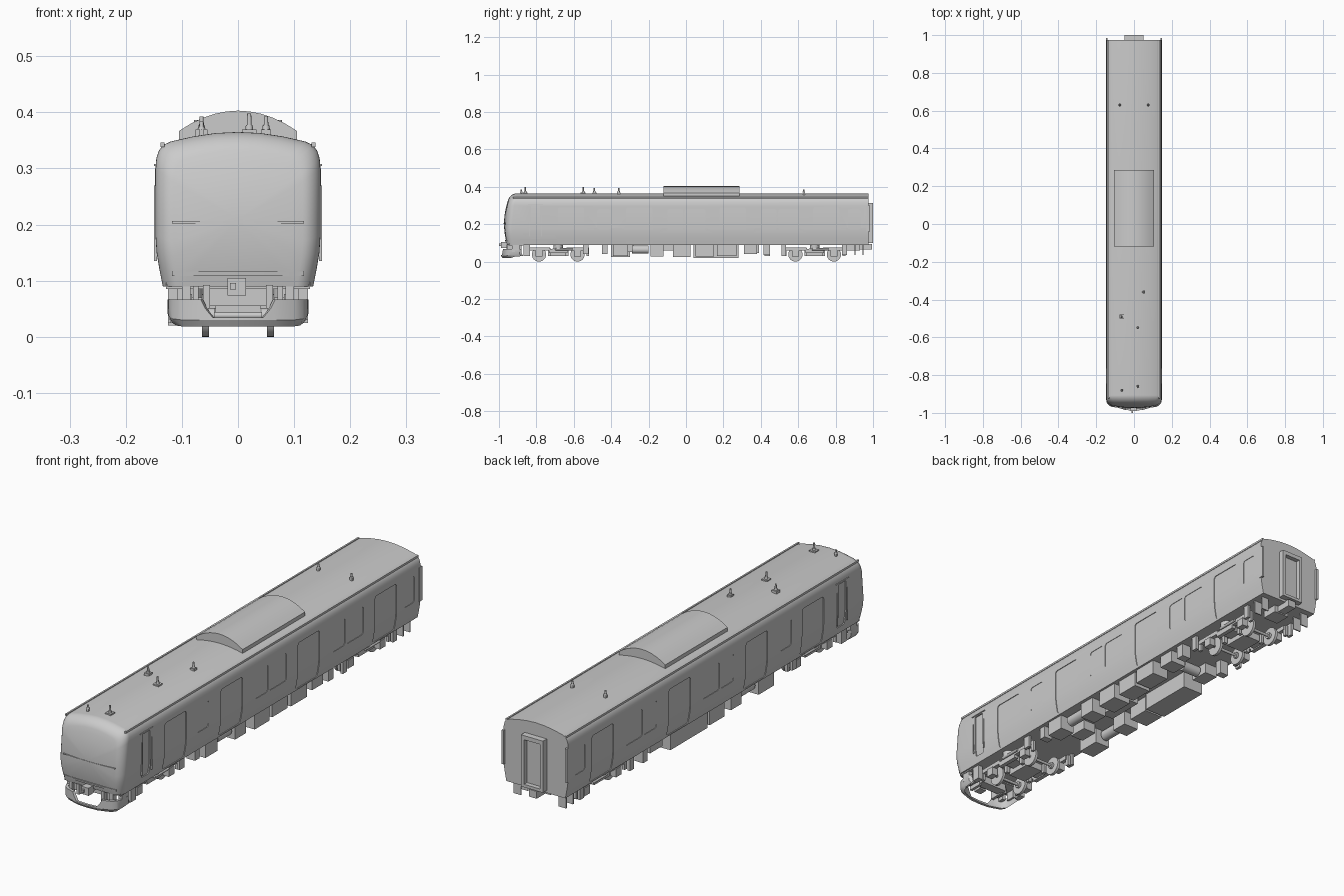
import bpy, bmesh, math
from mathutils import Matrix, Vector

if "Cube" in bpy.data.objects:
    bpy.data.objects.remove(bpy.data.objects["Cube"])


def finish(name, bm, smooth=False):
    bmesh.ops.recalc_face_normals(bm, faces=bm.faces[:])
    me = bpy.data.meshes.new(name)
    bm.to_mesh(me)
    bm.free()
    ob = bpy.data.objects.new(name, me)
    bpy.context.collection.objects.link(ob)
    if smooth:
        smooth_ob(ob)
    return ob


def activate(ob):
    bpy.ops.object.select_all(action='DESELECT')
    bpy.context.view_layer.objects.active = ob
    ob.select_set(True)


def smooth_ob(ob):
    activate(ob)
    bpy.ops.object.shade_smooth_by_angle(angle=math.radians(32))


def boxes(name, items, mirror=False):
    """One object from boxes given as (x0, x1, y0, y1, z0, z1)."""
    bm = bmesh.new()
    for x0, x1, y0, y1, z0, z1 in items:
        for s in ((1, -1) if mirror else (1,)):
            m = Matrix.Translation((s * (x0 + x1) / 2, (y0 + y1) / 2, (z0 + z1) / 2))
            m = m @ Matrix.Diagonal((abs(x1 - x0), abs(y1 - y0), abs(z1 - z0), 1))
            bmesh.ops.create_cube(bm, size=1, matrix=m)
    return finish(name, bm)


def cylinders(name, items, seg=24):
    """Cylinders given as (centre, axis, radius1, radius2, length)."""
    bm = bmesh.new()
    for c, ax, r1, r2, d in items:
        rot = Vector((0, 0, 1)).rotation_difference(Vector(ax)).to_matrix().to_4x4()
        bmesh.ops.create_cone(bm, cap_ends=True, segments=seg, radius1=r1, radius2=r2,
                              depth=d, matrix=Matrix.Translation(c) @ rot)
    return finish(name, bm, True)


def loft(name, rings, closed=True, caps=True, smooth=True):
    bm = bmesh.new()
    vr = [[bm.verts.new(p) for p in r] for r in rings]
    n = len(vr[0])
    for a, b in zip(vr, vr[1:]):
        for i in range(n if closed else n - 1):
            j = (i + 1) % n
            bm.faces.new((a[i], a[j], b[j], b[i]))
    if caps:
        bm.faces.new(vr[0])
        bm.faces.new(vr[-1])
    return finish(name, bm, smooth)


# Body cross-section and curved nose
SIDE = [(.134, .09), (.140, .12), (.145, .15), (.147, .18), (.147, .30), (.1455, .318),
        (.141, .332), (.133, .342), (.12, .348), (.08, .357), (.04, .363)]
SECTION = SIDE + [(0, .365)] + [(-x, z) for x, z in reversed(SIDE)]
R = .032


def nose_y(x, z):
    return -.973 + .4 * x * x + (1.3 if z > .2 else 1.0) * (z - .2) ** 2


rings = [[(x, .975, z) for x, z in SECTION]]
inner = []
for k in range(9):
    t = k / 8 * math.pi / 2
    d = R * (1 - math.cos(t))
    inner = [(x * (1 - d / .147), .09 + (z - .09) * (1 - d / .275)) for x, z in SECTION]
    rings.append([(x, nose_y(x, z) + R * (1 - math.sin(t)), z) for x, z in inner])
for s in (.85, .65, .45, .25, .08):
    pts = [(x * s, .21 + (z - .21) * s) for x, z in inner]
    rings.append([(x, nose_y(x, z), z) for x, z in pts])
body = loft('car_body', rings, smooth=False)

# Door and window openings on both sides: y0, y1, z0, z1, corner radius
DOORS = [(c - .07, c + .07, .096, .29, .012) for c in (-.615, -.25, .25, .75)]
WINDOWS = [(-.475, -.40, .17, .28, .012), (.865, .935, .17, .28, .012)]
for y in (-.10, .40):
    WINDOWS += [(y, y + .085, .165, .28, .012), (y + .093, y + .205, .165, .28, .012)]
CAB = [(-.828, -.78, .12, .30, .004)]
bm = bmesh.new()
for y0, y1, z0, z1, r in DOORS + WINDOWS + CAB:
    prof = []
    for cy, cz, a0 in ((y1 - r, z1 - r, 0), (y0 + r, z1 - r, 90), (y0 + r, z0 + r, 180), (y1 - r, z0 + r, 270)):
        for k in range(5):
            a = math.radians(a0 + k * 22.5)
            prof.append((cy + r * math.cos(a), cz + r * math.sin(a)))
    for s in (1, -1):
        f = bm.faces.new([bm.verts.new((s * .12, y, z)) for y, z in prof])
        ext = bmesh.ops.extrude_face_region(bm, geom=[f])
        bmesh.ops.translate(bm, vec=(s * .05, 0, 0),
                            verts=[v for v in ext['geom'] if isinstance(v, bmesh.types.BMVert)])
cutter = finish('opening_cutter', bm)
cutter.hide_render = True
mod = body.modifiers.new('openings', 'BOOLEAN')
mod.object, mod.solver = cutter, 'EXACT'
activate(body)
bpy.ops.object.modifier_apply(modifier='openings')
bpy.data.objects.remove(cutter)
smooth_ob(body)


# Door leaves and panes follow the curved side, slightly recessed
def side_panel(name, y0, y1, depth, s, low=False):
    prof = SIDE[(0 if low else 1):6]
    prof = [(s * (x - depth), z) for x, z in prof] + [(s * .119, prof[-1][1]), (s * .119, prof[0][1])]
    loft(name, [[(x, y, z) for x, z in prof] for y in (y0, y1)])


for s in (1, -1):
    for o in DOORS:
        for a, b in ((o[0] - .001, (o[0] + o[1]) / 2), ((o[0] + o[1]) / 2, o[1] + .001)):
            side_panel('passenger_door_leaf', a, b, .003, s, True)
    for o in WINDOWS:
        side_panel('window_pane', o[0] - .001, o[1] + .001, .002, s)
    for o in CAB:
        side_panel('cab_door', o[0] - .001, o[1] + .001, .005, s)

# Cab door handrails and canopy
boxes('cab_handrails', [(.144, .1495, y, y + .003, .135, .27) for y in (-.838, -.773)]
      + [(.144, .1495, -.845, -.765, .304, .308)], True)

# Roof gutters
boxes('roof_gutter', [(.131, .138, -.925, .975, .338, .346)], True)


# Bands across the nose
def nose_band(name, z0, z1, w, proud):
    secs = []
    for k in range(17):
        x = -w + 2 * w * k / 16
        secs.append([(x, nose_y(x, z) + d, z) for z, d in
                     ((z0, .01), (z0, -proud), (z1, -proud), (z1, .01))])
    loft(name, secs)


nose_band('nose_strip', .202, .206, .118, .0015)
nose_band('nose_sill', .108, .116, .118, .002)

# Roof air conditioner with arched top
arch = [(-.105, .35)] + [(-.105 + .021 * k, .367 + .036 * (1 - ((k - 5) / 5) ** 2)) for k in range(11)] + [(.105, .35)]
loft('air_conditioner', [[(x, y, z) for x, z in arch] for y in (-.12, .285)])

# Roof antennas
for x, y, top, w in ((.02, -.86, .398, .013), (.02, -.55, .398, .013), (-.065, -.49, .393, .011),
                     (.05, -.36, .393, .009), (-.065, -.88, .385, .004), (-.075, .63, .386, .005), (.075, .63, .386, .005)):
    boxes('antenna_base', [(x - w, x + w, y - w, y + w, .352, .369)])
    h = top - .369
    cylinders('antenna', [((x, y, .369 + h * .15), (0, 0, 1), .007, .006, h * .3),
                          ((x, y, .369 + h * .5), (0, 0, 1), .0045, .0035, h)], 12)

# Rear gangway and corner guards
boxes('gangway_frame', [(.036, .05, .97, 1.0, .10, .312)], True)
boxes('gangway_top_and_sill', [(-.036, .036, .97, 1.0, .295, .312), (-.036, .036, .97, 1.0, .10, .112)])
boxes('gangway_door', [(-.036, .036, .97, .981, .112, .295)])
boxes('rear_corner_guards', [(.139, .148, .966, .985, .16, .30)], True)
boxes('rear_steps', [(.085, .12, .945, .95, .035, .09), (.085, .12, .90, .905, .035, .09)], True)
boxes('rear_coupler', [(-.018, .018, .93, .995, .065, .095), (-.035, .035, .86, .93, .06, .09)])

# Front skirt: half path x, y, bottom, top
half = [(0, -.988, .018, .034), (.045, -.985, .018, .034), (.058, -.981, .018, .050), (.066, -.979, .018, .066),
        (.10, -.968, .018, .066), (.116, -.955, .020, .066), (.124, -.937, .026, .066), (.126, -.89, .030, .066)]
path = [(-x, y, a, b) for x, y, a, b in reversed(half[1:])] + half
secs = []
for x, y, a, b in path:
    k = 1 - .05 * abs(x) / .126
    secs.append([(x, y, b), (x, y, a + .012), (x * k, y + .008, a), (x * k, y + .02, a),
                 (x * .93, y + .012, a + .012), (x * .94, y + .01, b)])
loft('front_skirt', secs)
boxes('skirt_brackets', [(.108, .125, -.93, -.89, .05, .092), (.085, .10, -.955, -.93, .05, .095),
                         (.05, .062, -.96, -.9, .05, .092), (.07, .08, -.95, -.9, .06, .09)], True)
boxes('front_underframe', [(-.128, .128, -.945, -.87, .085, .10), (-.06, .06, -.92, -.88, .055, .088)])

# Front coupler
boxes('front_coupler', [(-.019, .014, -.99, -.955, .074, .105), (-.012, .012, -.96, -.88, .08, .098),
                        (-.014, -.004, -1.0, -.985, .084, .096)])

# Bogies
WZ, WR = .038, .038
for cy in (-.683, .688):
    parts = []
    for s in (-1, 1):
        y = cy + s * .103
        parts.append(((0, y, WZ), (1, 0, 0), .006, .006, .19))
        for x in (-.058, .058):
            parts += [((x, y, WZ), (1, 0, 0), WR, WR, .012), ((x * .9, y, WZ), (1, 0, 0), .013, .013, .02)]
    cylinders('wheelsets', parts, 32)
    frame = [(.082, .10, cy - .05, cy + .05, .045, .066)]
    for s in (-1, 1):
        y = cy + s * .103
        frame += [(.082, .10, cy + s * .045, cy + s * .155, .058, .076),
                  (.078, .104, y - .018, y + .018, .026, .06),
                  (.086, .098, cy + s * .15, cy + s * .165, .03, .076),
                  (.05, .066, cy + s * .04, cy + s * .055, .03, .07)]
    boxes('bogie_side_frames', frame, True)
    boxes('bogie_bolster', [(-.10, .10, cy - .03, cy + .03, .05, .07), (-.04, .04, cy - .055, cy + .055, .03, .06)])
    cylinders('air_springs', [((x, cy, .08), (0, 0, 1), .025, .025, .025) for x in (-.088, .088)])
    cylinders('bogie_dampers', [((x, cy + .03, .066), (0, 1, 0), .006, .006, .09) for x in (-.108, .108)], 12)

# Underfloor equipment
boxes('left_equipment', [(-.125, -.03, .04, .28, .02, .092), (-.125, -.04, -.07, .025, .025, .092),
                         (-.12, -.05, -.19, -.12, .03, .092), (-.12, -.05, -.40, -.30, .025, .092),
                         (-.11, -.05, .31, .39, .045, .092), (-.12, -.08, .42, .45, .03, .092)])
boxes('right_equipment', [(.045, .125, -.07, .025, .025, .092), (.045, .12, .05, .15, .028, .092),
                          (.05, .125, .165, .27, .03, .092), (.05, .12, .31, .38, .04, .092),
                          (.08, .12, .415, .45, .035, .092), (.05, .12, -.19, -.12, .028, .092),
                          (.06, .125, -.39, -.31, .03, .092), (.08, .12, -.45, -.42, .04, .092)])
boxes('centre_equipment', [(-.03, .03, -.36, -.28, .05, .092), (-.02, .035, -.16, .0, .06, .092)])
cylinders('air_tanks', [((x, -.245, .064), (0, 1, 0), .022, .022, .09) for x in (-.09, .09)]
          + [((.0, .35, .062), (1, 0, 0), .022, .022, .08)])
boxes('step_plates', [(.10, .122, -.87, -.835, .03, .092), (.108, .12, -.55, -.52, .04, .092),
                      (.108, .12, .51, .535, .03, .092), (.108, .12, .835, .86, .035, .092)], True)
